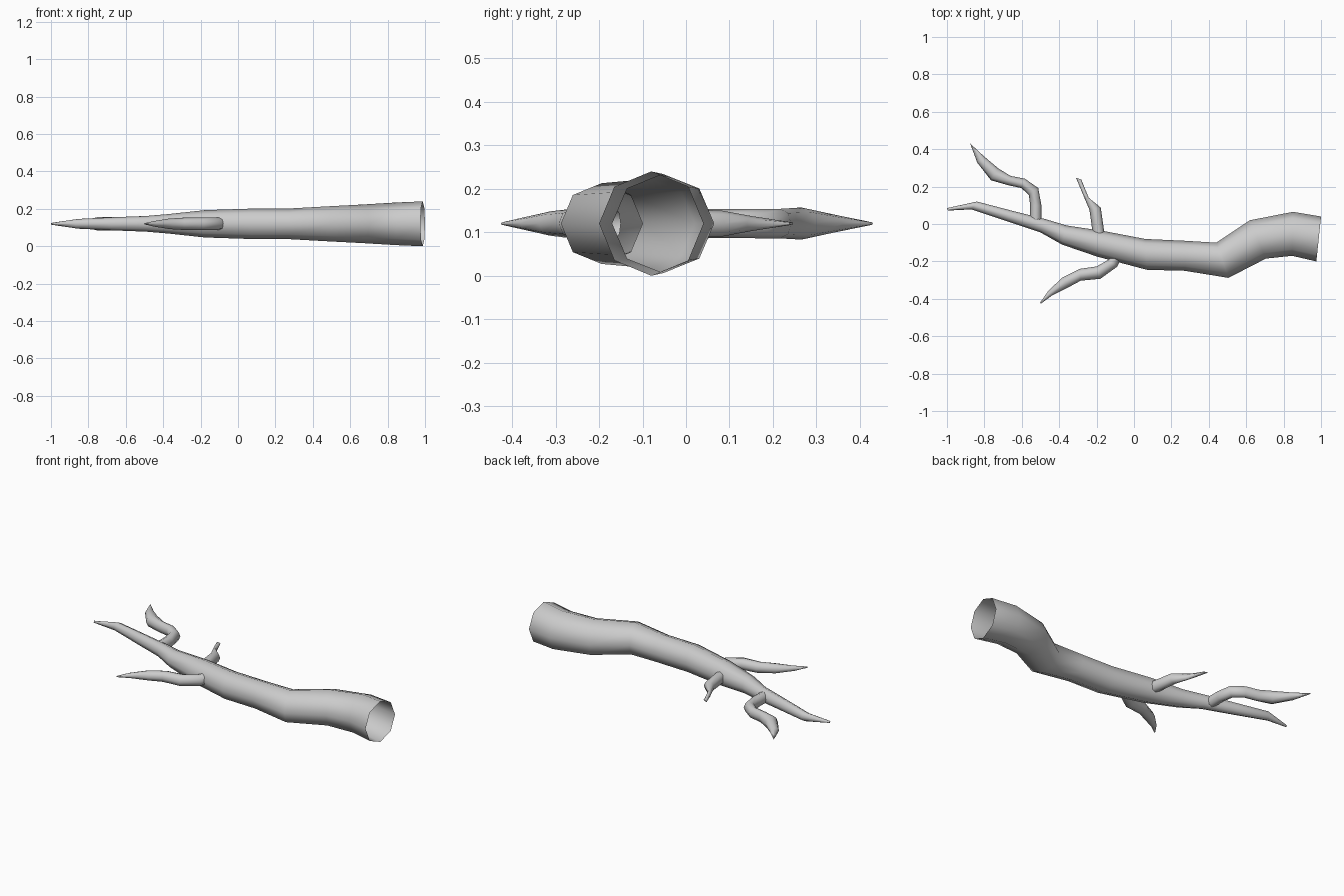
import bpy, bmesh
from math import cos, sin, tau
from mathutils import Vector

ZC = 0.12  # height of every centre line
SIDES = 8


def limb(name, rings):
    """Tube through rings given as two opposite edge points (x1,y1,x2,y2) and a z radius."""
    bm = bmesh.new()
    loops = []
    for x1, y1, x2, y2, rz in rings:
        a, b = Vector((x1, y1, ZC)), Vector((x2, y2, ZC))
        mid, half = (a + b) / 2, (a - b) / 2
        loops.append([bm.verts.new(mid + half * cos(tau * i / SIDES)
                                   + Vector((0, 0, rz * sin(tau * i / SIDES))))
                      for i in range(SIDES)])
    for lo, hi in zip(loops, loops[1:]):
        for i in range(SIDES):
            j = (i + 1) % SIDES
            bm.faces.new((lo[i], lo[j], hi[j], hi[i]))
    # close the thin tip, the thick end stays open
    bm.faces.new(loops[-1])
    bmesh.ops.recalc_face_normals(bm, faces=bm.faces)
    me = bpy.data.meshes.new(name)
    bm.to_mesh(me)
    bm.free()
    for p in me.polygons:
        p.use_smooth = len(p.vertices) == 4
    ob = bpy.data.objects.new(name, me)
    bpy.context.collection.objects.link(ob)
    return ob


# Main stem, from the open broken end to the tip
limb("main_stem", [
    (1.0, 0.04, 0.975, -0.20, 0.12),
    (0.85, 0.065, 0.845, -0.17, 0.114),
    (0.62, 0.02, 0.705, -0.185, 0.103),
    (0.44, -0.10, 0.505, -0.288, 0.093),
    (0.28, -0.09, 0.27, -0.25, 0.082),
    (0.06, -0.08, 0.07, -0.245, 0.081),
    (-0.16, -0.038, -0.195, -0.175, 0.073),
    (-0.36, -0.008, -0.385, -0.11, 0.052),
    (-0.48, 0.028, -0.50, -0.045, 0.042),
    (-0.66, 0.073, -0.68, 0.015, 0.035),
    (-0.84, 0.12, -0.87, 0.078, 0.026),
    (-1.0, 0.085, -0.995, 0.072, 0.005),
])

# Long twig near the tip
limb("outer_twig", [
    (-0.495, -0.01, -0.555, 0.0, 0.033),
    (-0.495, 0.10, -0.555, 0.10, 0.033),
    (-0.512, 0.192, -0.562, 0.155, 0.034),
    (-0.583, 0.242, -0.602, 0.192, 0.034),
    (-0.66, 0.257, -0.675, 0.208, 0.035),
    (-0.725, 0.297, -0.765, 0.234, 0.037),
    (-0.80, 0.36, -0.838, 0.328, 0.02),
    (-0.87, 0.425, -0.876, 0.43, 0.003),
])

# Short twig in the middle
limb("middle_twig", [
    (-0.15, -0.10, -0.215, -0.10, 0.034),
    (-0.16, -0.035, -0.222, -0.04, 0.034),
    (-0.178, 0.088, -0.238, 0.075, 0.03),
    (-0.242, 0.14, -0.276, 0.165, 0.017),
    (-0.282, 0.238, -0.31, 0.247, 0.003),
])

# Twig on the front side
limb("front_twig", [
    (-0.12, -0.15, -0.06, -0.17, 0.033),
    (-0.138, -0.192, -0.09, -0.228, 0.034),
    (-0.20, -0.227, -0.18, -0.293, 0.034),
    (-0.29, -0.24, -0.285, -0.303, 0.033),
    (-0.385, -0.287, -0.35, -0.338, 0.028),
    (-0.46, -0.36, -0.435, -0.38, 0.015),
    (-0.502, -0.42, -0.498, -0.426, 0.003),
])
